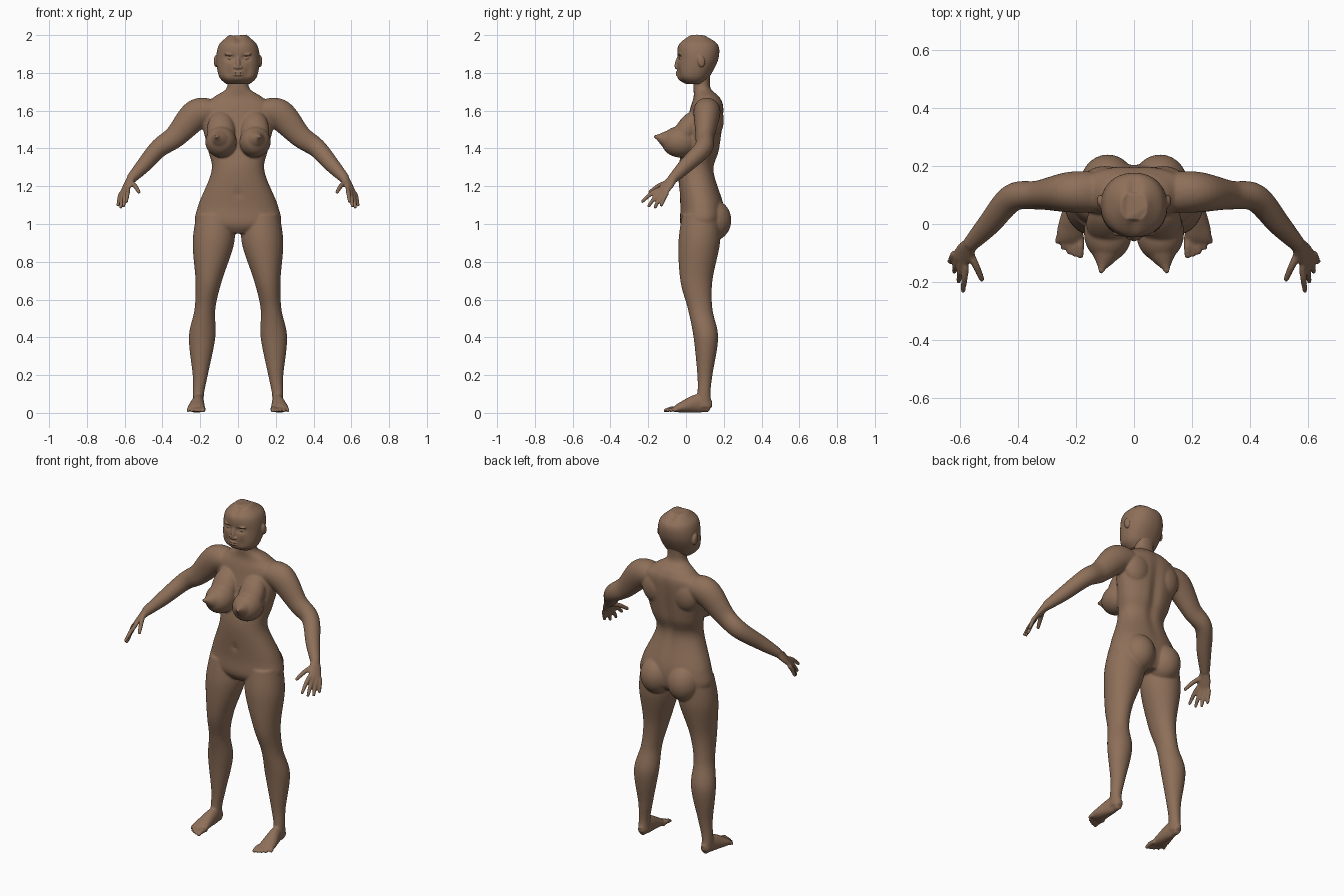
import bpy, bmesh
from math import cos, sin, pi, tau, exp, copysign
from mathutils import Vector, Matrix

cube = bpy.data.objects.get("Cube")
if cube:
    bpy.data.objects.remove(cube)

skin = bpy.data.materials.new("brown_skin")
skin.use_nodes = True
skin.diffuse_color = (.27, .16, .1, 1)
skin.node_tree.nodes["Principled BSDF"].inputs["Base Color"].default_value = skin.diffuse_color


def level(height, wide, front, back, x=0):
    """Horizontal ring, given by its half width and its front and back limits."""
    return x, (front + back) / 2, height, wide, (back - front) / 2


def node(point, wide, tall=None):
    """Ring square to a limb's path, given by its half width and half height."""
    return *point, wide, tall or wide


def catmull(a, b, c, d, t):
    return b + t / 2 * (c - a + t * (2 * a - 5 * b + 4 * c - d + t * (3 * (b - c) + d - a)))


def spline(stations, steps=9):
    """Smooth curve through the stations."""
    padded = [stations[0], *stations, stations[-1]]
    curve = []
    for quad in zip(padded, padded[1:], padded[2:], padded[3:]):
        for i in range(steps):
            curve.append([catmull(*values, i / steps) for values in zip(*quad)])
    return curve + [list(stations[-1])]


def loft(bm, stations, ref=None, power=2, segments=40):
    """Skin the rings; they stay level unless a reference direction is given."""
    path = spline(stations)
    centres = [Vector(p[:3]) for p in path]
    rings = []
    for i, (*_, wide, tall) in enumerate(path):
        side, up = Vector((1, 0, 0)), Vector((0, 1, 0))
        if ref:
            along = (centres[min(i + 1, len(path) - 1)] - centres[max(i - 1, 0)]).normalized()
            side = along.cross(Vector(ref)).normalized()
            up = side.cross(along)
        ring = []
        for k in range(segments):
            c, s = cos(tau * k / segments), sin(tau * k / segments)
            c = copysign(abs(c) ** (2 / power), c)
            s = copysign(abs(s) ** (2 / power), s)
            ring.append(bm.verts.new(centres[i] + side * c * wide + up * s * tall))
        rings.append(ring)
    faces = [bm.faces.new(rings[0]), bm.faces.new(rings[-1])]
    for lower, upper in zip(rings, rings[1:]):
        for k in range(segments):
            m = (k + 1) % segments
            faces.append(bm.faces.new((lower[k], lower[m], upper[m], upper[k])))
    bmesh.ops.recalc_face_normals(bm, faces=faces)


def blob(bm, centre, radii, tilt=0):
    matrix = Matrix.Translation(centre) @ Matrix.Rotation(tilt, 4, 'X') @ Matrix.Diagonal((*radii, 1))
    bmesh.ops.create_uvsphere(bm, u_segments=28, v_segments=18, radius=1, matrix=matrix)


def digit(bm, base, tip, radius):
    """Slightly arched finger or toe with a rounded tip."""
    middle = base.lerp(tip, .5) + Vector((0, 0, radius / 2))
    loft(bm, [node(base, radius), node(middle, radius), node(tip, radius * .8)], (.3, .2, 1), segments=14)
    blob(bm, tip, [radius * .8] * 3)


def push(bm, centre, size, move):
    """Soft dent or swell around a centre."""
    for v in bm.verts:
        offset = sum(((p - c) / s) ** 2 for p, c, s in zip(v.co, centre, size))
        v.co += Vector(move) * exp(-offset)


def add_mirrored(bm, half):
    """Add the left half's parts and their mirror image."""
    for flip in (False, True):
        if flip:
            bmesh.ops.scale(half, vec=(-1, 1, 1), verts=half.verts)
            bmesh.ops.reverse_faces(half, faces=half.faces)
        part = bpy.data.meshes.new("half_part")
        half.to_mesh(part)
        bm.from_mesh(part)
        bpy.data.meshes.remove(part)
    half.free()


def finish(bm, name, voxel, smoothing):
    """Fuse the overlapping forms into one smooth surface."""
    mesh = bpy.data.meshes.new(name)
    bm.to_mesh(mesh)
    bm.free()
    mesh.materials.append(skin)
    thing = bpy.data.objects.new(name, mesh)
    bpy.context.collection.objects.link(thing)
    fuse = thing.modifiers.new("fuse", 'REMESH')
    fuse.mode, fuse.voxel_size, fuse.use_smooth_shade = 'VOXEL', voxel, True
    soften = thing.modifiers.new("soften", 'SMOOTH')
    soften.factor, soften.iterations = .5, smoothing


# Torso and neck
body = bmesh.new()
loft(body, [
    level(height=1.8, wide=.06, front=.04, back=.13),
    level(height=1.72, wide=.06, front=.04, back=.13),
    level(height=1.67, wide=.13, front=.04, back=.18),
    level(height=1.6, wide=.2, front=.02, back=.2),
    level(height=1.4, wide=.16, front=-.02, back=.18),
    level(height=1.28, wide=.14, front=-.04, back=.15),
    level(height=1.1, wide=.21, front=-.03, back=.2),
    level(height=1, wide=.22, front=-.03, back=.2),
    level(height=.95, wide=.1, front=0, back=.17),
], power=2.2, segments=72)

# Spine groove and navel
push(body, centre=(0, .2, 1.4), size=(.03, .1, .2), move=(0, -.015, 0))
push(body, centre=(0, -.05, 1.16), size=(.02, .03, .02), move=(0, .01, 0))

# Leg
half = bmesh.new()
loft(half, [
    level(height=1.05, wide=.1, front=-.02, back=.18, x=.12),
    level(height=.9, wide=.11, front=-.04, back=.18, x=.13),
    level(height=.7, wide=.07, front=-.03, back=.14, x=.155),
    level(height=.55, wide=.055, front=.01, back=.14, x=.175),
    level(height=.4, wide=.07, front=.04, back=.17, x=.19),
    level(height=.2, wide=.04, front=.06, back=.14, x=.2),
    level(height=.1, wide=.03, front=.06, back=.13, x=.21),
    level(height=.03, wide=.03, front=.05, back=.14, x=.21),
])

# Foot and toes
loft(half, [
    node((.21, .13, .03), wide=.02, tall=.03),
    node((.21, .07, .05), wide=.03, tall=.05),
    node((.22, -.02, .03), wide=.045, tall=.03),
    node((.22, -.06, .02), wide=.045, tall=.015),
], ref=(0, 0, 1))
for i in range(5):
    base = Vector((.185 + i * .018, -.04, .015))
    tip = Vector((.185 + i * .02, -.11 + i * i * .003, .012))
    digit(half, base, tip, radius=.011 if i else .014)

# Buttock and shoulder blade
blob(half, centre=(.09, .14, 1.02), radii=(.095, .1, .11))
blob(half, centre=(.1, .14, 1.55), radii=(.085, .06, .1))

# Chest
blob(half, centre=(.09, -.03, 1.435), radii=(.083, .1, .083))
blob(half, centre=(.09, 0, 1.49), radii=(.075, .06, .125), tilt=-.55)
loft(half, [
    node((.09, -.06, 1.44), wide=.07),
    node((.1, -.11, 1.45), wide=.045),
    node((.11, -.15, 1.46), wide=.016),
    node((.115, -.17, 1.465), wide=.008),
], ref=(0, 0, 1))

# Arm
wrist = Vector((.565, -.07, 1.24))
loft(half, [
    node((.13, .11, 1.6), wide=.07, tall=.06),
    node((.22, .11, 1.58), wide=.07, tall=.08),
    node((.33, .1, 1.465), wide=.05, tall=.06),
    node((.42, .09, 1.4), wide=.048, tall=.05),
    node((.5, 0, 1.31), wide=.04),
    node(wrist, wide=.027),
], ref=(0, 0, 1))

# Palm, fingers fanned between the first and the last, and thumb
first, last = Vector((.58, -.145, 1.185)), Vector((.62, -.1, 1.165))
first_tip, last_tip = Vector((.59, -.23, 1.12)), Vector((.635, -.13, 1.1))
knuckles = first.lerp(last, .5)
across = (last - first).cross(knuckles - wrist)
loft(half, [
    node(wrist, wide=.026, tall=.024),
    node(wrist.lerp(knuckles, .5), wide=.036, tall=.018),
    node(knuckles, wide=.038, tall=.012),
], ref=across)
for i in range(4):
    tip = first_tip.lerp(last_tip, i / 3)
    tip.z -= .02 * sin(pi * i / 3)
    digit(half, first.lerp(last, i / 3), tip, radius=.012)
digit(half, wrist + Vector((0, -.03, -.02)), Vector((.525, -.19, 1.17)), radius=.013)

# Flat soles
for v in half.verts:
    v.co.z = max(v.co.z, 0)
add_mirrored(body, half)
finish(body, "body", voxel=.0055, smoothing=8)

# Head
head = bmesh.new()
loft(head, [
    level(height=1.74, wide=.06, front=0, back=.09),
    level(height=1.78, wide=.1, front=-.045, back=.125),
    level(height=1.87, wide=.115, front=-.045, back=.17),
    level(height=1.95, wide=.1, front=-.04, back=.17),
    level(height=1.995, wide=.045, front=.01, back=.11),
], power=2.2, segments=96)

# Parting on the crown, chin, eye sockets and cheeks
push(head, centre=(0, .05, 2), size=(.02, .14, .06), move=(0, 0, -.015))
push(head, centre=(0, -.045, 1.76), size=(.03, .03, .015), move=(0, -.006, 0))
for side in (-1, 1):
    push(head, centre=(side * .04, .06, 2), size=(.03, .06, .03), move=(0, 0, .008))
    push(head, centre=(side * .043, -.045, 1.88), size=(.024, .04, .015), move=(0, .014, 0))
    push(head, centre=(side * .05, -.04, 1.8), size=(.02, .04, .03), move=(0, .008, 0))

# Nose and lips
loft(head, [
    node((0, -.034, 1.89), wide=.01),
    node((0, -.047, 1.85), wide=.012),
    node((0, -.045, 1.822), wide=.014),
], ref=(0, 1, 0))
for height in (1.802, 1.789):
    blob(head, centre=(0, -.043, height), radii=(.027, .012, .006))

# Eye, brow, nostril and ear
half = bmesh.new()
eye = Vector((.043, -.023, 1.878))
blob(half, eye, radii=(.017, .014, .009))
blob(half, eye + Vector((0, -.01, .02)), radii=(.03, .01, .007))
blob(half, centre=(.015, -.045, 1.83), radii=(.01, .012, .008))
blob(half, centre=(.117, .08, 1.862), radii=(.011, .02, .032), tilt=.2)
add_mirrored(head, half)
finish(head, "head", voxel=.0035, smoothing=4)
